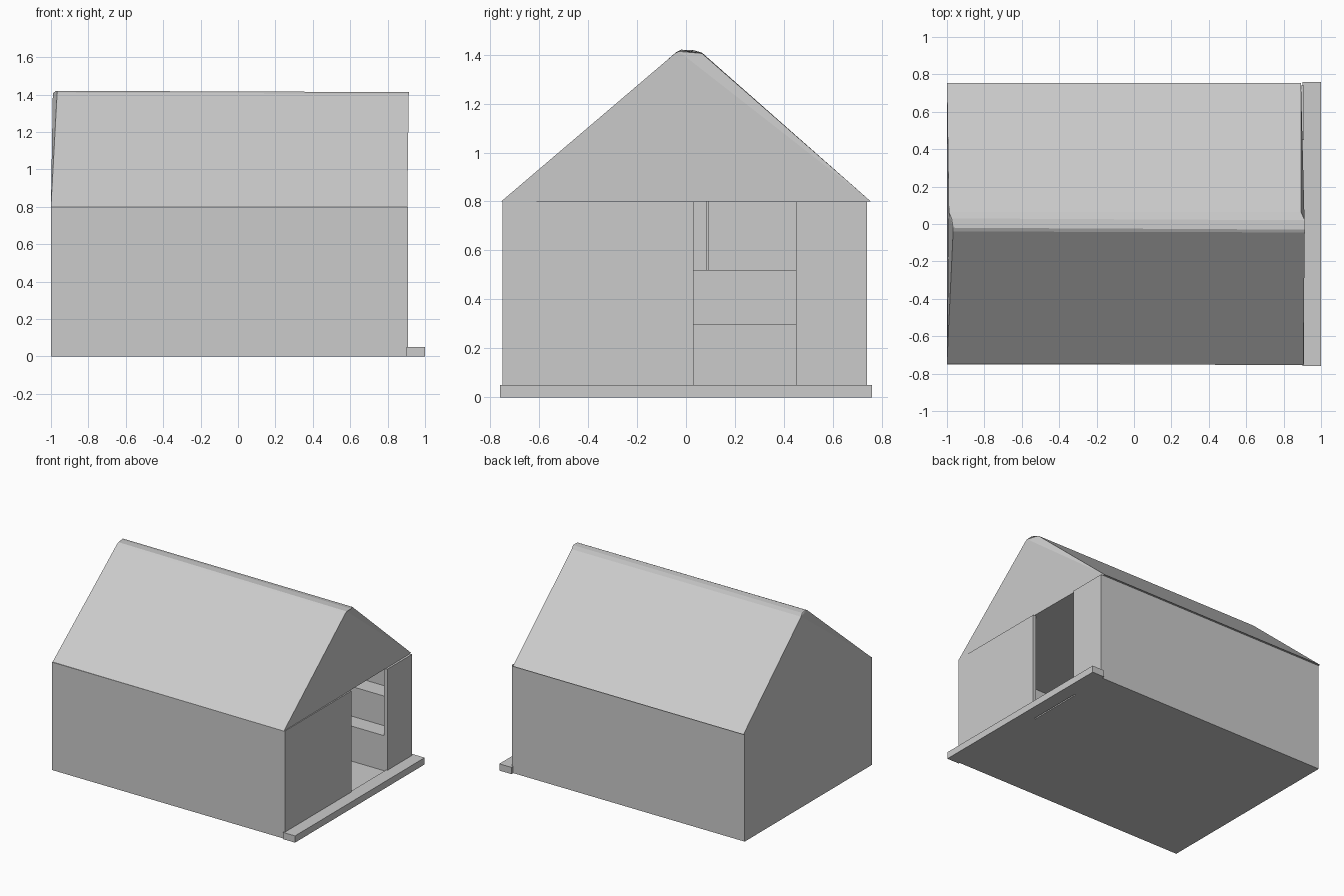
import bpy, bmesh

if "Cube" in bpy.data.objects:
    bpy.data.objects.remove(bpy.data.objects["Cube"])


def box(name, x, y, z):
    """Axis-aligned box from its min/max ranges."""
    bm = bmesh.new()
    bmesh.ops.create_cube(bm, size=1)
    for v in bm.verts:
        v.co = [r[0] if c < 0 else r[1] for c, r in zip(v.co, (x, y, z))]
    return finish(name, bm)


def finish(name, bm):
    bmesh.ops.recalc_face_normals(bm, faces=bm.faces)
    me = bpy.data.meshes.new(name)
    bm.to_mesh(me)
    bm.free()
    ob = bpy.data.objects.new(name, me)
    bpy.context.collection.objects.link(ob)
    return ob


def loft(name, a, b):
    """Solid between two matching end profiles."""
    bm = bmesh.new()
    va, vb = [bm.verts.new(p) for p in a], [bm.verts.new(p) for p in b]
    bm.faces.new(va)
    bm.faces.new(vb[::-1])
    n = len(a)
    for i in range(n):
        j = (i + 1) % n
        bm.faces.new((va[i], va[j], vb[j], vb[i]))
    bmesh.ops.triangulate(bm, faces=[f for f in bm.faces if len(f.verts) > 4])
    return finish(name, bm)


T = 0.025                      # wall thickness
X0, X1, Y0, Y1, H = -1.0, 0.91, -0.75, 0.74, 0.8
D0, D1 = 0.03, 0.45            # doorway, left and right jamb

# Floor and walls, with the doorway left open in the right wall
box("floor", (X0, X1 - 0.02), (Y0, Y1), (0, 0.04))
box("front_wall", (X0, X1), (Y0, Y0 + T), (0, H))
box("back_wall", (X0, X1), (Y1 - T, Y1), (0, H))
box("left_wall", (X0, X0 + T), (Y0 + T, Y1 - T), (0, H))
box("door_wall_wide", (X1 - T, X1), (Y0 + T, D0), (0, H))
box("door_wall_narrow", (X1 - T, X1), (D1, Y1 - T), (0, H))

# Doorstep
box("doorstep", (0.9, 1.0), (-0.76, 0.76), (0, 0.05))

# Two-tier benches around the far corner
for name, h, bx, by in (("lower_bench", 0.30, -0.40, 0.45),
                        ("upper_bench", 0.52, -0.68, 0.58)):
    box(name + "_left", (X0 + T, bx), (Y0 + T, Y1 - T), (0.04, h))
    box(name + "_back", (bx, X1 - T), (by, Y1 - T), (0.04, h))

# Thin upright board standing on the upper bench
box("bench_divider", (X0 + T, -0.70), (0.084, 0.091), (0.52, H))

# Roof: slightly irregular gables with a rounded ridge
left = [(-1, -0.745, 0.8), (-0.967, -0.04, 1.41), (-0.967, -0.02, 1.42),
        (-0.975, 0.03, 1.418), (-0.99, 0.065, 1.408), (-1, 0.755, 0.8)]
right = [(0.905, -0.755, 0.8), (0.913, -0.045, 1.405), (0.913, -0.03, 1.413),
         (0.913, 0.02, 1.413), (0.893, 0.065, 1.405), (0.893, 0.755, 0.8)]
loft("roof", left, right)
